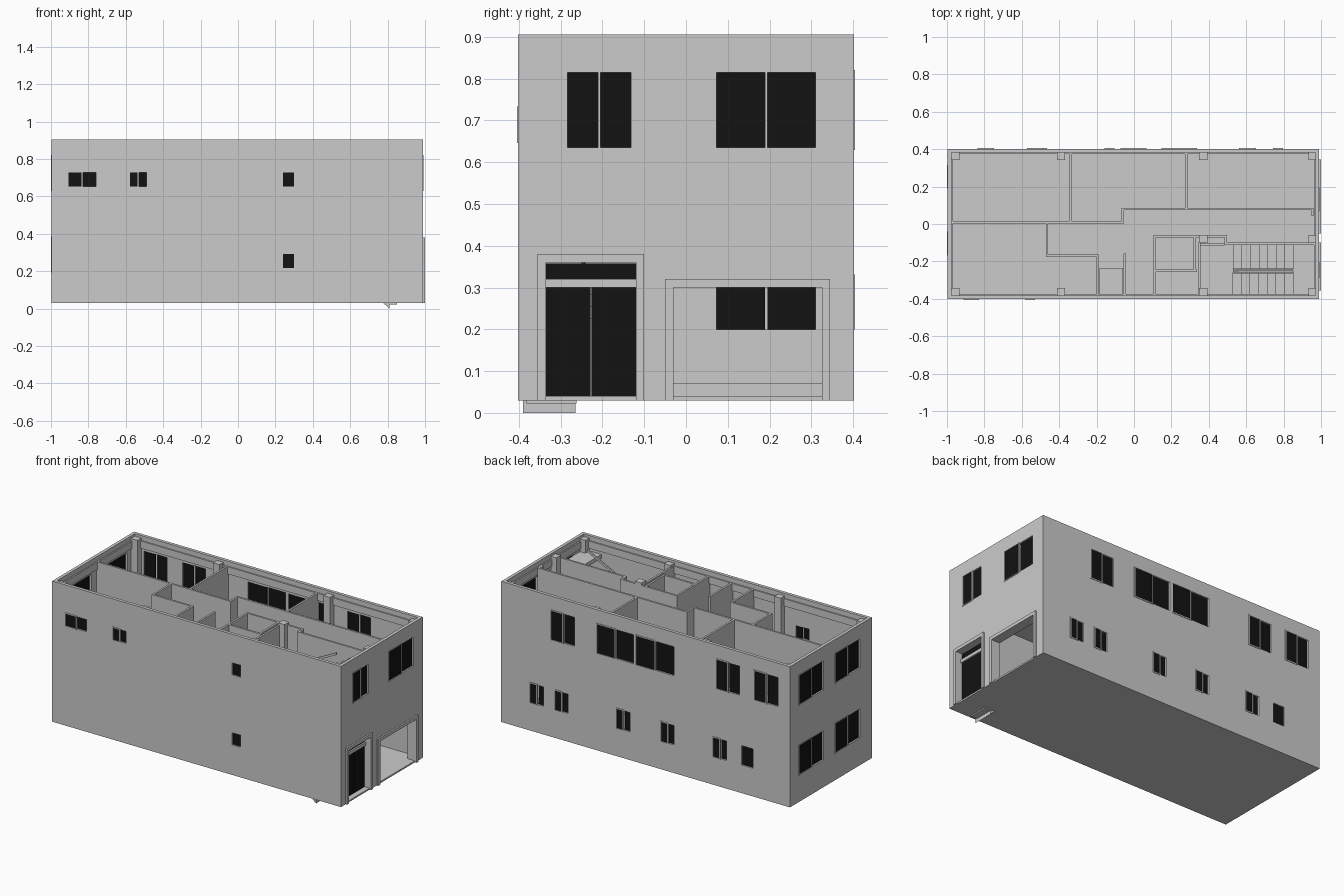
import bpy, bmesh

if "Cube" in bpy.data.objects:
    bpy.data.objects.remove(bpy.data.objects["Cube"])

X0, X1, YW = -0.997, 0.99, 0.402     # outer faces of the shell
T, Z0, Z1 = 0.02, 0.03, 0.905        # wall thickness, base and top
FLOOR1, FLOOR2, INNER = 0.04, 0.475, 0.875

black = bpy.data.materials.new("dark_glass")
black.diffuse_color = (0.006, 0.006, 0.006, 1)
black.use_nodes = True
black.node_tree.nodes["Principled BSDF"].inputs["Base Color"].default_value = black.diffuse_color


def finish(name, bm, mat=None):
    bmesh.ops.recalc_face_normals(bm, faces=bm.faces)
    me = bpy.data.meshes.new(name)
    bm.to_mesh(me)
    bm.free()
    ob = bpy.data.objects.new(name, me)
    bpy.context.collection.objects.link(ob)
    if mat:
        me.materials.append(mat)
    return ob


def boxes(name, items, mat=None):
    """One object made of boxes (x0, x1, y0, y1, z0, z1)."""
    bm = bmesh.new()
    for x0, x1, y0, y1, z0, z1 in items:
        vs = bmesh.ops.create_cube(bm, size=1)["verts"]
        for v in vs:
            v.co = ((x0 + x1) / 2 + v.co.x * (x1 - x0),
                    (y0 + y1) / 2 + v.co.y * (y1 - y0),
                    (z0 + z1) / 2 + v.co.z * (z1 - z0))
    return finish(name, bm, mat)


def point(side, u, d, z):
    """Point on an outer wall: u along it, d outward from its face."""
    return {"front": (u, -YW - d, z), "back": (u, YW + d, z),
            "left": (X0 - d, u, z), "right": (X1 + d, u, z)}[side]


def on_wall(side, u0, u1, z0, z1, d0, d1):
    a, b = point(side, u0, d0, z0), point(side, u1, d1, z1)
    return tuple(f(p, q) for p, q in zip(a, b) for f in (min, max))


def ring(side, u0, u1, z0, z1, w, d0, d1, sill=True):
    """Frame of width w lying outside the given rectangle."""
    parts = [on_wall(side, u0 - w, u0, z0, z1, d0, d1),
             on_wall(side, u1, u1 + w, z0, z1, d0, d1),
             on_wall(side, u0 - w, u1 + w, z1, z1 + w, d0, d1)]
    if sill:
        parts.append(on_wall(side, u0 - w, u1 + w, z0 - w, z0, d0, d1))
    return parts


def wall(side, a, b, holes):
    """Outer wall with rectangular openings, closed along every reveal."""
    us = sorted({a, b, *[h[0] for h in holes], *[h[1] for h in holes]})
    zs = sorted({Z0, Z1, *[h[2] for h in holes], *[h[3] for h in holes]})

    def solid(i, j):
        if not (0 <= i < len(us) - 1 and 0 <= j < len(zs) - 1):
            return False
        u, z = (us[i] + us[i + 1]) / 2, (zs[j] + zs[j + 1]) / 2
        return not any(h[0] < u < h[1] and h[2] < z < h[3] for h in holes)

    bm = bmesh.new()

    def quad(*pts):
        bm.faces.new([bm.verts.new(point(side, *p)) for p in pts])

    for i in range(len(us) - 1):
        for j in range(len(zs) - 1):
            if not solid(i, j):
                continue
            p, q, r, s = us[i], us[i + 1], zs[j], zs[j + 1]
            for d in (0, -T):
                quad((p, d, r), (q, d, r), (q, d, s), (p, d, s))
            for k, u in ((i - 1, p), (i + 1, q)):
                if not solid(k, j):
                    quad((u, 0, r), (u, -T, r), (u, -T, s), (u, 0, s))
            for k, z in ((j - 1, r), (j + 1, s)):
                if not solid(i, k):
                    quad((p, 0, z), (q, 0, z), (q, -T, z), (p, -T, z))
    bmesh.ops.remove_doubles(bm, verts=bm.verts, dist=1e-5)
    finish(side + "_wall", bm)


# Window openings: u0, u1, z0, z1, number of panes
UP, LOW, SMALL = (0.635, 0.815), (0.20, 0.38), (0.205, 0.325)
windows = {
    "front": [(-0.905, -0.76, 0.652, 0.727, 2), (-0.578, -0.488, 0.652, 0.727, 2),
              (0.24, 0.30, 0.652, 0.727, 1), (0.24, 0.30, 0.217, 0.292, 1)],
    "right": [(-0.283, -0.132, *UP, 2), (0.073, 0.31, *UP, 2)],
    "left": [(y0, y1, *z, 2) for z in (UP, LOW) for y0, y1 in ((0.073, 0.31), (-0.285, -0.045))],
    "back": [(x0, x1, *UP, 2) for x0, x1 in
             ((0.485, 0.645), (0.08, 0.33), (-0.20, 0.06), (-0.648, -0.492), (-0.915, -0.755))]
          + [(x0, x1, *SMALL, 2) for x0, x1 in
             ((0.70, 0.79), (0.53, 0.617), (0.105, 0.195), (-0.20, -0.11), (-0.56, -0.47))]
          + [(-0.742, -0.665, *SMALL, 1)],
}
DOOR, GATE = (-0.335, -0.12, Z0, 0.36), (-0.03, 0.325, Z0, 0.30)
for side, wins in windows.items():
    holes = [w[:4] for w in wins] + ([DOOR, GATE] if side == "right" else [])
    ends = (X0, X1) if side in ("front", "back") else (-YW + T, YW - T)
    wall(side, *ends, holes)
    panes, sashes = [], []
    for u0, u1, z0, z1, n in wins:
        m = (u0 + u1) / 2
        if n == 1:
            panes.append(on_wall(side, u0, u1, z0, z1, -0.012, -0.008))
            continue
        # the sliding sash sits proud of the wall on the viewer's left
        lo, hi = (u0, m - 0.003), (m + 0.003, u1)
        outer, inner = (lo, hi) if side in ("front", "right") else (hi, lo)
        panes.append(on_wall(side, *outer, z0, z1, -0.006, -0.002))
        panes.append(on_wall(side, *inner, z0, z1, -0.014, -0.010))
        sashes += ring(side, *outer, z0, z1, 0.006, -0.008, 0.003)
    boxes(side + "_window_panes", panes, black)
    if sashes:
        boxes(side + "_window_sashes", sashes)

# Entrance door and wide gate opening on the right side
boxes("door_frame", ring("right", *DOOR, 0.02, -0.05, 0.01, False)
      + [on_wall("right", DOOR[0], DOOR[1], 0.30, 0.32, -0.05, -0.025)])
boxes("door_leaves", [on_wall("right", -0.335, -0.229, 0.04, 0.30, -0.045, -0.035),
                      on_wall("right", -0.226, -0.12, 0.04, 0.30, -0.045, -0.035),
                      on_wall("right", -0.335, -0.12, 0.32, 0.357, -0.045, -0.035)], black)
boxes("gate_frame", ring("right", *GATE, 0.02, -0.05, 0.01, False))

# Floors, with the stairwell left open on the upper one
xi0, xi1, yi = X0 + T, X1 - T, YW - T
boxes("ground_floor", [(xi0, X1 - 0.001, -yi, yi, Z0, FLOOR1)])
boxes("raised_floor", [(xi0, 0.28, -0.03, yi, FLOOR1, 0.07)])
boxes("upper_floor", [(xi0, 0.345, -yi, yi, FLOOR2 - 0.03, FLOOR2),
                      (0.345, xi1, -0.105, yi, FLOOR2 - 0.03, FLOOR2),
                      (0.85, xi1, -yi, -0.105, FLOOR2 - 0.03, FLOOR2)])

# Ring beam under the top of the shell
boxes("ring_beam", [(xi0, xi1, s * yi - 0.008, s * yi + 0.008, 0.83, INNER) for s in (-1, 1)]
      + [(x - 0.008, x + 0.008, -yi, yi, 0.83, INNER) for x in (xi0, xi1)])

# Columns
spots = [(x, y) for x in (-0.955, -0.39, 0.37, 0.955) for y in (-0.365, 0.365)]
spots += [(0.37, -0.08), (0.955, -0.08)]
boxes("columns", [(x - 0.022, x + 0.022, y - 0.022, y + 0.022, FLOOR1, 0.89) for x, y in spots])

# Partition walls as centre lines
H = 0.006


def partitions(name, lines, z0, z1):
    boxes(name, [(min(a, c) - H, max(a, c) + H, min(b, d) - H, max(b, d) + H, z0, z1)
                 for a, b, c, d in lines])


partitions("upper_partitions", [
    (xi0, 0.01, -0.06, 0.01), (-0.06, 0.01, -0.06, 0.08), (-0.06, 0.08, 0.955, 0.08),
    (0.955, 0.05, 0.955, 0.08), (-0.34, 0.01, -0.34, yi), (0.28, 0.08, 0.28, yi),
    (-0.465, 0.01, -0.465, -0.17), (-0.465, -0.17, -0.195, -0.17),
    (-0.195, -0.17, -0.195, -yi), (-0.05, -0.165, -0.05, -yi),
    (0.11, -0.065, 0.11, -yi), (0.11, -0.065, 0.49, -0.065), (0.49, -0.065, 0.49, -0.105),
    (0.49, -0.105, xi1, -0.105), (0.11, -0.25, 0.33, -0.25), (0.325, -0.065, 0.325, -0.25),
    (0.35, -0.105, 0.35, -yi)], FLOOR2, INNER)
partitions("ground_partitions", [
    (0.11, -0.065, 0.49, -0.065), (0.49, -0.105, xi1, -0.105), (0.11, -0.065, 0.11, -yi),
    (0.35, -0.105, 0.35, -yi)], FLOOR1, FLOOR2 - 0.03)
boxes("low_cubicle", [(-0.185, -0.06, -yi, -0.235, FLOOR2, 0.58)])


# Switchback stairs: a flight to the left, a landing, a flight back to the right
def stairs(name, z0, z1, n=7, xa=0.53, xb=0.85):
    rise, run = (z1 - z0) / (2 * n + 1), (xb - xa) / n
    parts, mid = [], z0 + (z1 - z0) / 2
    for k in range(n):
        za, zb = z0 + (k + 1) * rise, mid + (k + 0.5) * rise
        parts.append((xb - (k + 1) * run, xb - k * run, -yi, -0.262, za - 1.6 * rise, za))
        parts.append((xa + k * run, xa + (k + 1) * run, -0.24, -0.111, zb - 1.6 * rise, zb))
    parts.append((0.356, xa, -yi, -0.111, mid - 0.025, mid))
    boxes(name, parts)
    # sloping handrails beside the well
    bm = bmesh.new()
    for y, zl, zr in ((-0.256, mid, z0), (-0.246, mid, z1)):
        prof = [(xa, zl + 0.08), (xb, zr + 0.08), (xb, zr + 0.095), (xa, zl + 0.095)]
        sides = [[bm.verts.new((x, y + o, z)) for x, z in prof] for o in (-0.004, 0.004)]
        for s in sides:
            bm.faces.new(s)
        for i in range(4):
            j = (i + 1) % 4
            bm.faces.new((sides[0][i], sides[0][j], sides[1][j], sides[1][i]))
    finish(name + "_handrails", bm)


stairs("lower_stairs", FLOOR1, FLOOR2)
stairs("upper_stairs", FLOOR2, 0.80)
boxes("stair_top_landing", [(0.85, xi1, -yi, -0.111, 0.785, 0.81)])

# Wedge foot of the stair below the base
bm = bmesh.new()
ends = [[bm.verts.new((x, y, z)) for x, z in ((0.775, 0.031), (0.81, 0.031), (0.81, 0.0))]
        for y in (-0.39, -0.265)]
for e in ends:
    bm.faces.new(e)
for i in range(3):
    j = (i + 1) % 3
    bm.faces.new((ends[0][i], ends[0][j], ends[1][j], ends[1][i]))
finish("stair_foot", bm)
